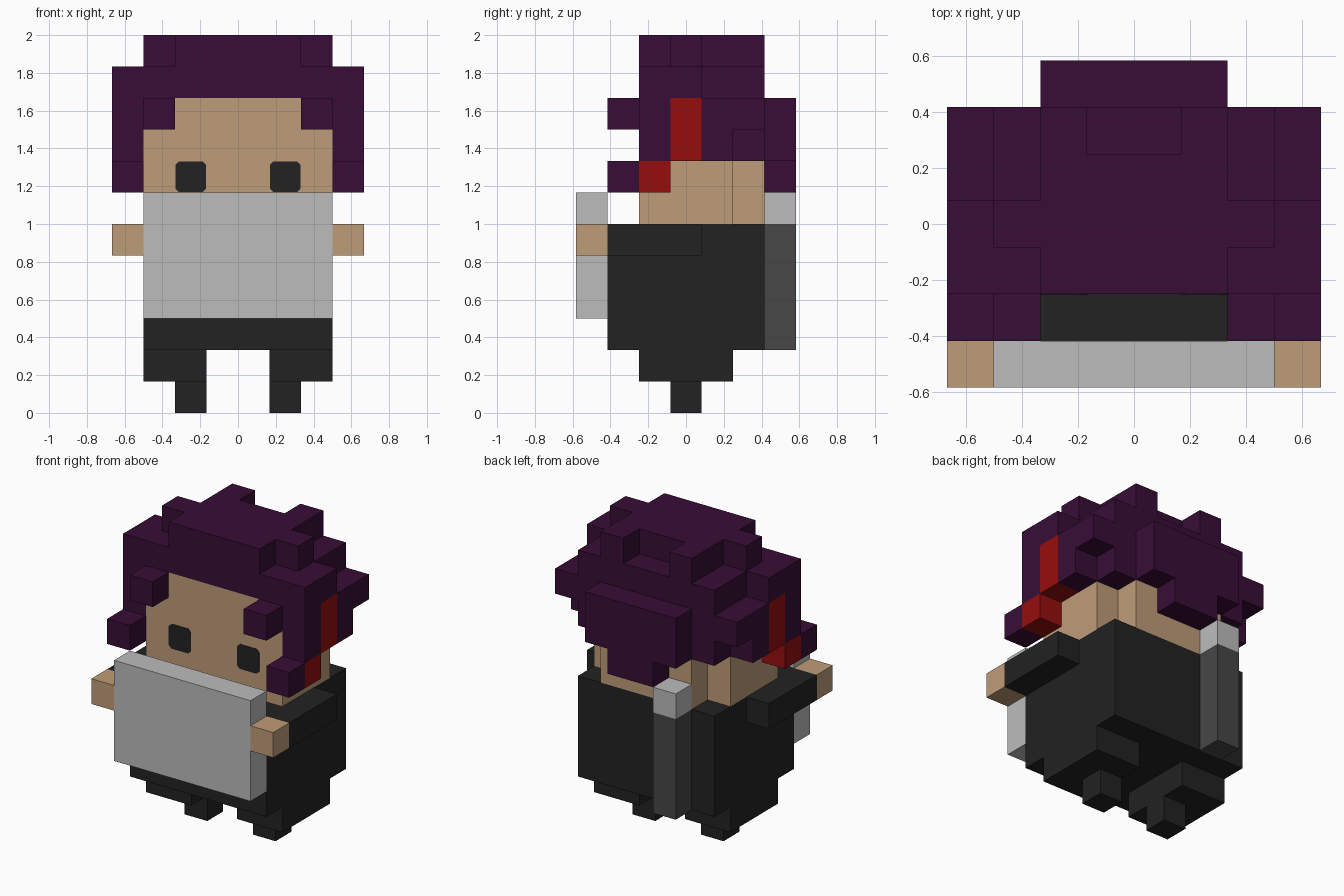
import bpy, bmesh
from mathutils import Vector

cube = bpy.data.objects.get("Cube")
if cube:
    bpy.data.objects.remove(cube, do_unlink=True)

U = 1 / 6  # size of one block


def material(name, hex_code):
    rgb = [int(hex_code[i:i + 2], 16) / 255 for i in (0, 2, 4)]
    lin = [c / 12.92 if c <= 0.04045 else ((c + 0.055) / 1.055) ** 2.4 for c in rgb]
    m = bpy.data.materials.new(name)
    m.use_nodes = True
    m.diffuse_color = (*lin, 1)
    bsdf = next(n for n in m.node_tree.nodes if n.type == 'BSDF_PRINCIPLED')
    bsdf.inputs["Base Color"].default_value = (*lin, 1)
    return m


HAIR = material("dark purple", "380D36")
SKIN = material("tan skin", "BF9C78")
BLACK = material("soft black", "222222")
WHITE = material("light grey", "BCBCBC")
STEEL = material("dark grey", "474747")
RED = material("deep red", "960D0D")


def finish(name, bm, mat):
    bmesh.ops.recalc_face_normals(bm, faces=bm.faces)
    mesh = bpy.data.meshes.new(name)
    bm.to_mesh(mesh)
    bm.free()
    mesh.materials.append(mat)
    ob = bpy.data.objects.new(name, mesh)
    bpy.context.collection.objects.link(ob)
    return ob


def blocks(name, mat, *boxes):
    """Boxes given as x0, x1, y0, y1, z0, z1 in block units."""
    bm = bmesh.new()
    for b in boxes:
        lo, hi = Vector(b[0::2]) * U, Vector(b[1::2]) * U
        verts = bmesh.ops.create_cube(bm, size=1)["verts"]
        bmesh.ops.scale(bm, vec=hi - lo, verts=verts)
        bmesh.ops.translate(bm, vec=(lo + hi) / 2, verts=verts)
    return finish(name, bm, mat)


def pair(name, mat, *boxes):
    """Same boxes on the left (+x) and mirrored on the right."""
    blocks("left_" + name, mat, *boxes)
    blocks("right_" + name, mat, *[(-b[1], -b[0], *b[2:]) for b in boxes])


# Body, legs and arms
blocks("body", BLACK, (-3, 3, -2.5, 2.5, 2, 6))
pair("leg", BLACK, (1, 3, -1.5, 1.5, 1, 2))
pair("foot", BLACK, (1, 2, -.5, .5, 0, 1))
pair("arm", BLACK, (3, 4, -2.5, .5, 5, 6))
pair("hand", SKIN, (3, 4, -3.5, -2.5, 5, 6))

# Board held in front, sheath carried on the back
blocks("board", WHITE, (-3, 3, -3.5, -2.5, 3, 7))
blocks("sheath", STEEL, (-2, -1, 2.5, 3.5, 2, 6))
blocks("sheath_handle", WHITE, (-2, -1, 2.5, 3.5, 6, 7))

# Head, narrower at the nape
blocks("head", SKIN, (-3, 3, -1.5, 1.5, 6, 10), (-2, 2, 1.5, 2.5, 6, 8))

# Eyes: thin plates with clipped corners
for name, cx in (("left_eye", 1.5), ("right_eye", -1.5)):
    bm = bmesh.new()
    h, c = .49, .37
    outline = [(-c, -h), (c, -h), (h, -c), (h, c), (c, h), (-c, h), (-h, c), (-h, -c)]
    face = bm.faces.new([bm.verts.new(((cx + x) * U, -1.5 * U, (7.5 + z) * U)) for x, z in outline])
    out = bmesh.ops.extrude_face_region(bm, geom=[face])["geom"]
    bmesh.ops.translate(bm, vec=(0, -.003, 0),
                        verts=[v for v in out if isinstance(v, bmesh.types.BMVert)])
    finish(name, bm, BLACK)

# Hair: crown with a notch at the back, middle layer, back
blocks("hair_crown", HAIR,
       (-2, 2, -1.5, 1.5, 11, 12),
       (-2, -1, 1.5, 2.5, 11, 12), (1, 2, 1.5, 2.5, 11, 12),
       (-3, -2, -.5, .5, 11, 12), (2, 3, -.5, .5, 11, 12))
blocks("hair_cap", HAIR, (-3, 3, -1.5, 2.5, 10, 11))
blocks("hair_back", HAIR,
       (-3, 3, 1.5, 2.5, 8, 10),
       (-2, 2, 2.5, 3.5, 8, 10),
       (-1, 1, 2.5, 3.5, 7, 8))

# Side locks, fringe tufts and red strands
pair("side_lock", HAIR,
     (3, 4, -1.5, -.5, 8, 11),
     (3, 4, -.5, .5, 10, 11),
     (3, 4, .5, 1.5, 8, 10),
     (3, 4, 1.5, 2.5, 9, 10))
pair("lock_tip", HAIR, (3, 4, -2.5, -1.5, 7, 8))
pair("fringe_tuft", HAIR, (2, 3, -2.5, -1.5, 9, 10))
pair("red_strand", RED, (3, 4, -.5, .5, 8, 10), (3, 4, -1.5, -.5, 7, 8))
